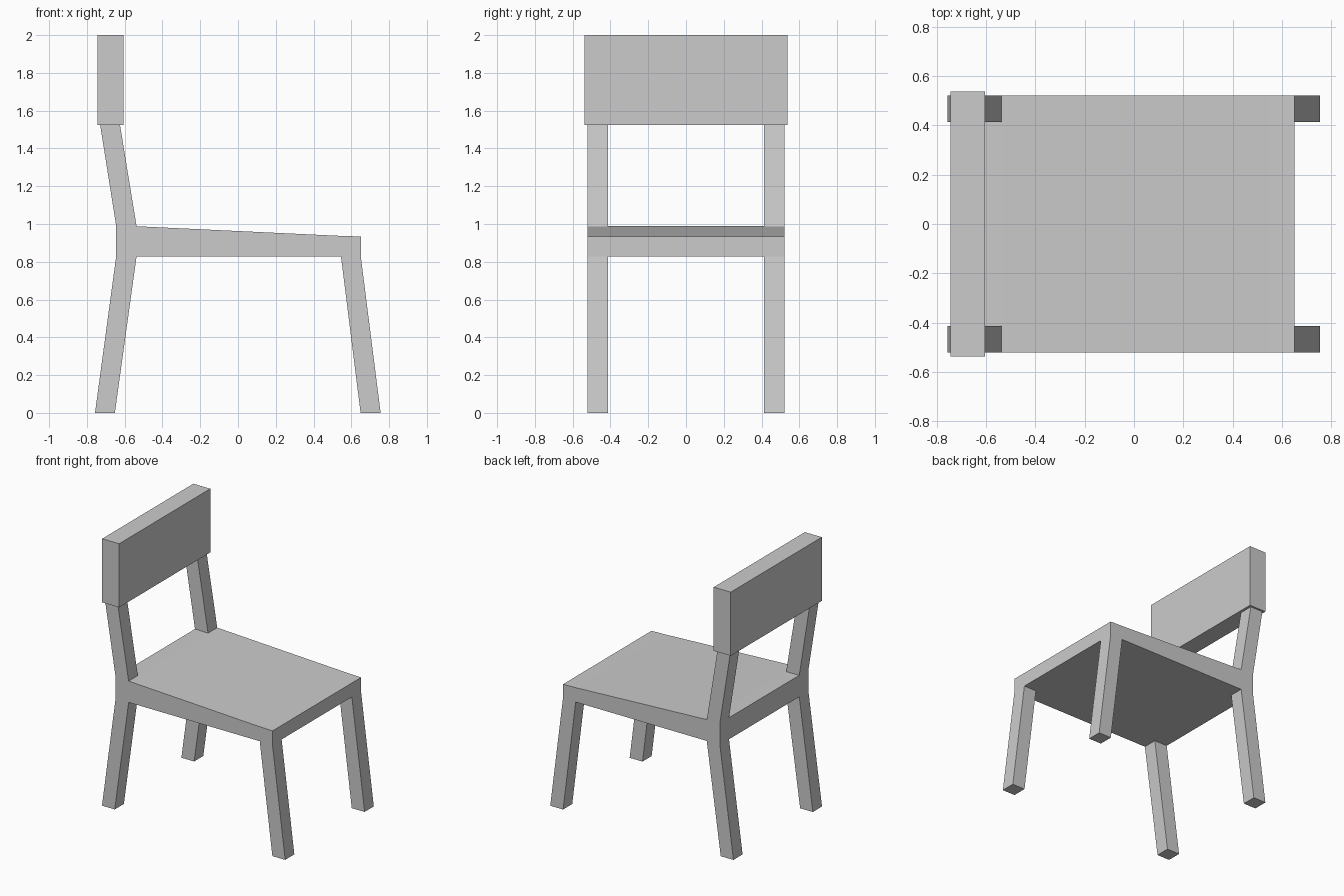
import bpy, bmesh

if "Cube" in bpy.data.objects:
    bpy.data.objects.remove(bpy.data.objects["Cube"])

XS = [-0.645, -0.537, 0.545, 0.65]       # seat columns, back to front
YS = [-0.522, -0.414, 0.414, 0.522]      # seat rows
TOP = [0.99, 0.988, 0.937, 0.934]        # sloping seat top per column
UNDER = 0.829


def add_object(name, bm):
    bmesh.ops.recalc_face_normals(bm, faces=bm.faces[:])
    mesh = bpy.data.meshes.new(name)
    bm.to_mesh(mesh)
    bm.free()
    obj = bpy.data.objects.new(name, mesh)
    bpy.context.collection.objects.link(obj)
    return obj


def pull(bm, face, x0, x1, z):
    """Extrude a corner face to height z, spanning x0..x1; returns the end face."""
    mid = face.calc_center_median().x
    end = bmesh.ops.extrude_discrete_faces(bm, faces=[face])["faces"][0]
    for v in end.verts:
        v.co.x = x0 if v.co.x < mid else x1
        v.co.z = z
    return end


# Seat slab: 3 x 3 cells on top and underneath, closed by side walls
bm = bmesh.new()
top = [[bm.verts.new((x, y, z)) for y in YS] for x, z in zip(XS, TOP)]
low = [[bm.verts.new((x, y, UNDER)) for y in YS] for x in XS]
upper, under = {}, {}
for i in range(3):
    for j in range(3):
        cell = [(i, j), (i + 1, j), (i + 1, j + 1), (i, j + 1)]
        upper[i, j] = bm.faces.new([top[a][b] for a, b in cell])
        under[i, j] = bm.faces.new([low[a][b] for a, b in reversed(cell)])
    for j in (0, 3):
        bm.faces.new((top[i][j], top[i + 1][j], low[i + 1][j], low[i][j]))
        bm.faces.new((top[j][i], top[j][i + 1], low[j][i + 1], low[j][i]))

# Splayed legs and raked back posts grow out of the corner cells
for j in (0, 2):
    pull(bm, under[0, j], -0.757, -0.652, 0.0)
    pull(bm, under[2, j], 0.649, 0.755, 0.0)
    pull(bm, upper[0, j], -0.73, -0.625, 1.526)
add_object("seat_frame_with_legs", bm)

# Backrest board
bm = bmesh.new()
bmesh.ops.create_cube(bm, size=1.0)
bmesh.ops.scale(bm, vec=(0.14, 1.074, 0.475), verts=bm.verts[:])
bmesh.ops.translate(bm, vec=(-0.675, 0, 1.7625), verts=bm.verts[:])
add_object("backrest", bm)
